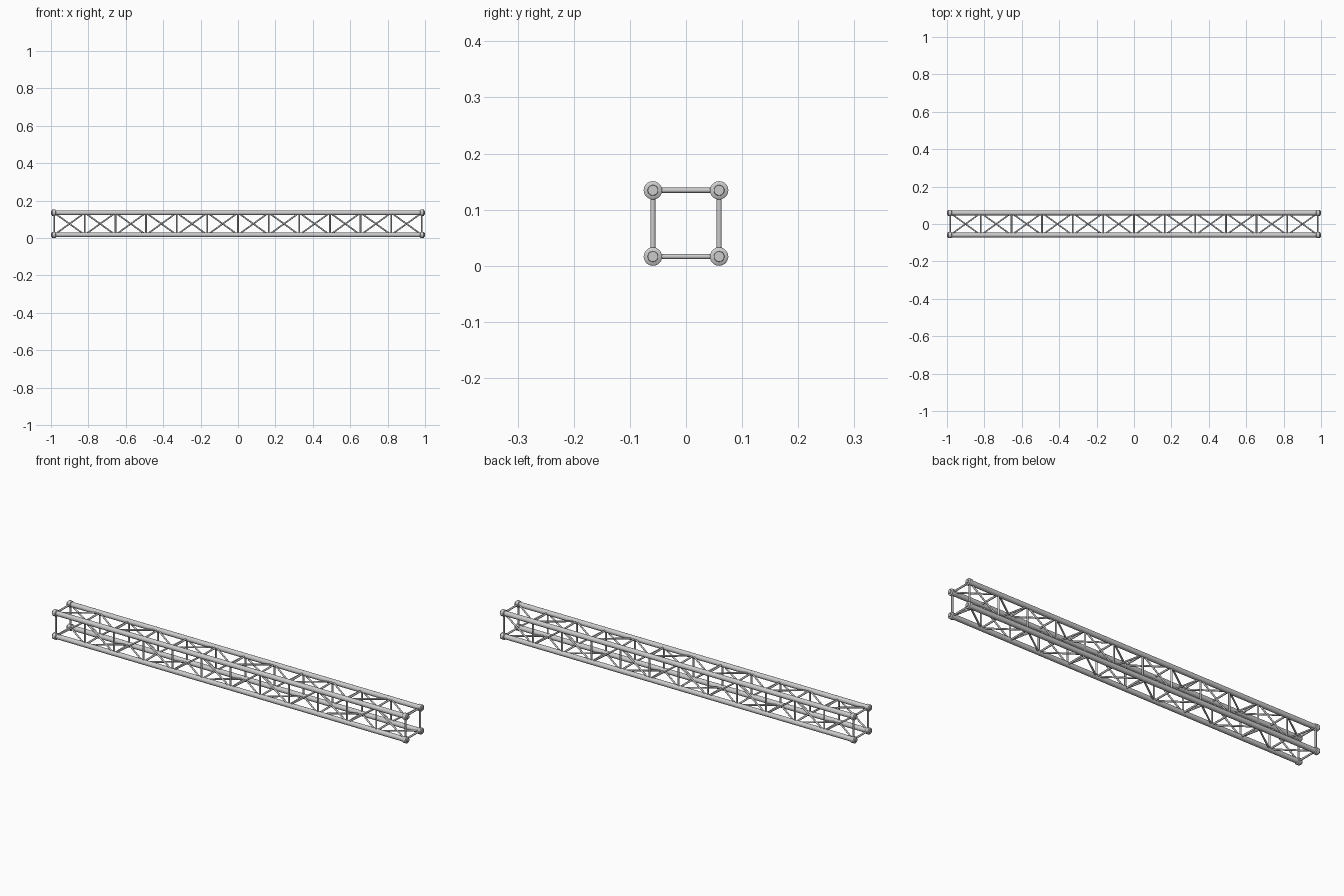
import bpy
import bmesh
from mathutils import Vector, Matrix
from math import radians

if "Cube" in bpy.data.objects:
    bpy.data.objects.remove(bpy.data.objects["Cube"])

HALF = 0.059          # half spacing between chord centres
R_CHORD = 0.0125
R_COLLAR = 0.0165
ZC = HALF + R_COLLAR  # height of the truss axis
BAYS = 12
X_END = 0.983
STEP = 2 * X_END / BAYS


def rod(bm, a, b, r1, r2=None, sides=10):
    """Add a capped cylinder or cone from a to b."""
    a, b = Vector(a), Vector(b)
    d = b - a
    m = Matrix.Translation((a + b) / 2) @ d.to_track_quat('Z', 'Y').to_matrix().to_4x4()
    bmesh.ops.create_cone(bm, cap_ends=True, segments=sides, radius1=r1,
                          radius2=r1 if r2 is None else r2, depth=d.length, matrix=m)


def finish(bm, name):
    mesh = bpy.data.meshes.new(name)
    bm.to_mesh(mesh)
    bm.free()
    ob = bpy.data.objects.new(name, mesh)
    bpy.context.collection.objects.link(ob)
    bpy.ops.object.select_all(action='DESELECT')
    ob.select_set(True)
    bpy.context.view_layer.objects.active = ob
    bpy.ops.object.shade_smooth_by_angle(angle=radians(40))


# Four long chord tubes with end couplers
for i, (sy, sz) in enumerate([(-1, -1), (-1, 1), (1, 1), (1, -1)]):
    y, z = sy * HALF, ZC + sz * HALF
    bm = bmesh.new()
    rod(bm, (-0.99, y, z), (0.99, y, z), R_CHORD, sides=20)
    finish(bm, f"chord_{i + 1}")

    bm = bmesh.new()
    for s in (-1, 1):
        profile = [(0.974, R_CHORD), (0.977, R_COLLAR), (0.993, R_COLLAR),
                   (0.996, 0.0125), (0.996, 0.0095), (1.0, 0.009)]
        for (x1, r1), (x2, r2) in zip(profile, profile[1:]):
            if x1 != x2:
                rod(bm, (s * x1, y, z), (s * x2, y, z), r1, r2, sides=20)
    finish(bm, f"couplers_{i + 1}")

# Battens and zigzag braces, the same face turned around the axis;
# opposite faces run their zigzags the other way
for k, face in enumerate(["front", "top", "back", "bottom"]):
    turn = Matrix.Translation((0, 0, ZC)) @ Matrix.Rotation(radians(-90 * k), 4, 'X')

    def p(x, side):
        return turn @ Vector((x, -HALF, side * HALF))

    bm = bmesh.new()
    for n in range(BAYS + 1):
        x = -X_END + n * STEP
        rod(bm, p(x, -1), p(x, 1), 0.0047)
    finish(bm, f"{face}_battens")

    bm = bmesh.new()
    for n in range(BAYS):
        x = -X_END + n * STEP
        s = -1 if n % 2 == 0 else 1
        rod(bm, p(x, s), p(x + STEP, -s), 0.0042)
    finish(bm, f"{face}_braces")
